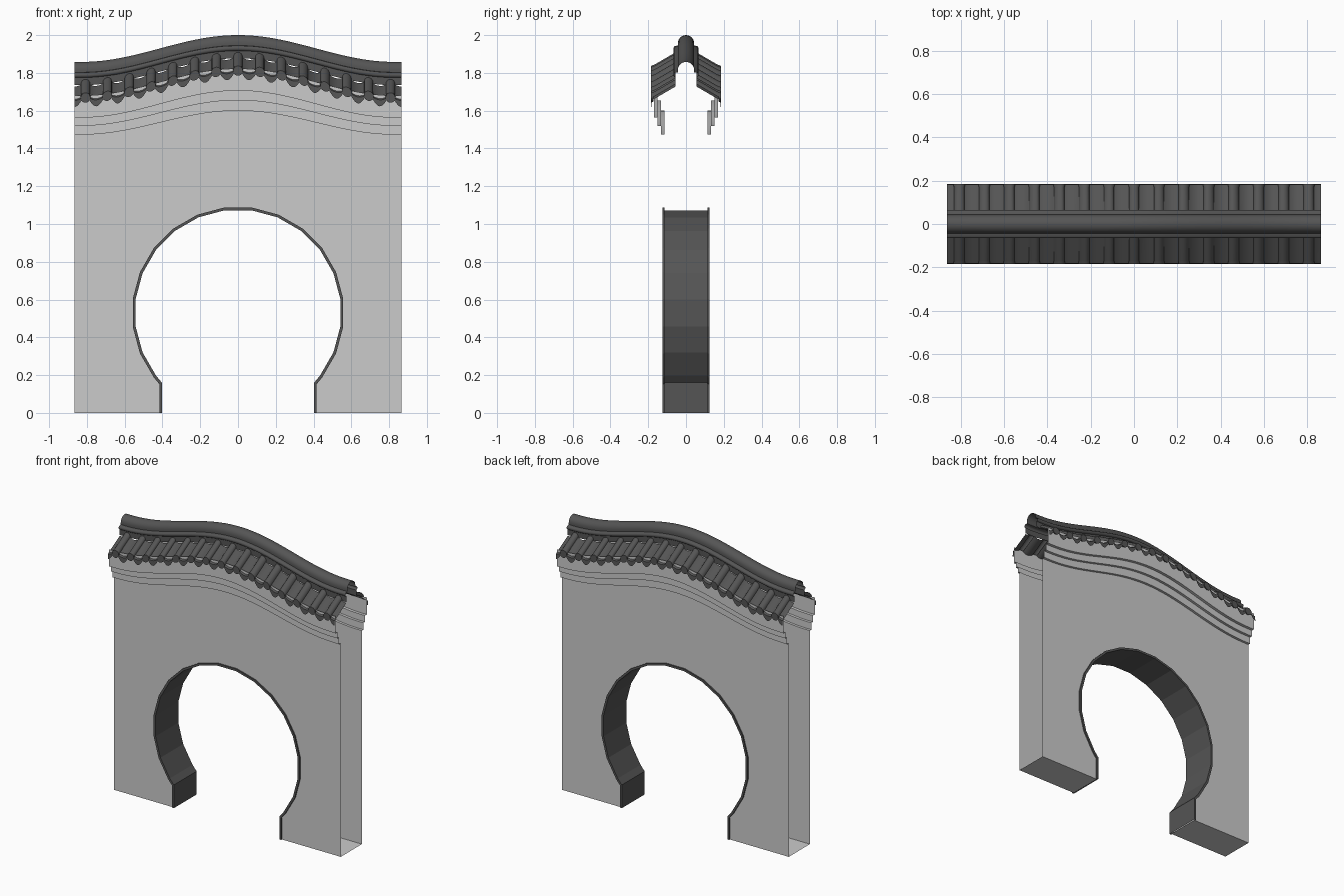
import bpy, bmesh, math
from math import sin, cos, pi, radians

if "Cube" in bpy.data.objects:
    bpy.data.objects.remove(bpy.data.objects["Cube"])

HALF = 0.865            # half length of the wall
WALL_Y = 0.115          # half thickness of the wall
PITCH = 2 * HALF / 15   # roof tile spacing

dark = bpy.data.materials.new("dark_tile")
dark.diffuse_color = (0.09, 0.09, 0.09, 1)
dark.use_nodes = True
dark.node_tree.nodes["Principled BSDF"].inputs["Base Color"].default_value = dark.diffuse_color


def wave(x):
    """Gentle hump along the wall: 1 in the middle, 0 at the ends."""
    return 0.5 + 0.5 * cos(pi * min(abs(x) / 0.83, 1))


def grid(bm, rows):
    """Skin rows of points (rows bottom to top, points left to right)."""
    vs = [[bm.verts.new(p) for p in r] for r in rows]
    for a, b in zip(vs, vs[1:]):
        for i in range(len(a) - 1):
            bm.faces.new((a[i], a[i + 1], b[i + 1], b[i]))


def finish(name, bm, mat=None, smooth=None):
    """Make an object, mirrored from front to back."""
    bmesh.ops.remove_doubles(bm, verts=bm.verts, dist=1e-5)
    me = bpy.data.meshes.new(name)
    bm.to_mesh(me)
    bm.free()
    ob = bpy.data.objects.new(name, me)
    bpy.context.collection.objects.link(ob)
    if mat:
        me.materials.append(mat)
    m = ob.modifiers.new("mirror", 'MIRROR')
    m.use_axis = (False, True, False)
    m.merge_threshold = 0.0005
    if smooth:
        bpy.ops.object.select_all(action='DESELECT')
        ob.select_set(True)
        bpy.context.view_layer.objects.active = ob
        bpy.ops.object.shade_smooth_by_angle(angle=radians(smooth))
    return ob


XS = [HALF * i / 30 for i in range(-30, 31)]


def sweep(bm, profile):
    """Sweep (y, end height, rise) points along the humped wall."""
    grid(bm, [[(x, -y, z + a * wave(x)) for x in XS] for y, z, a in profile])


def gate_path(r, jamb):
    """Moon gate outline from left foot over the top to right foot."""
    right = [(r * cos(radians(a)), 0.53 + r * sin(radians(a)))
             for a in (82.5, 67.5, 52.5, 37.5, 22.5, 7.5, -7.5, -22.5, -37.5)]
    right += [(jamb, 0.53 - math.sqrt(r * r - jamb * jamb)), (jamb, 0)]
    return [(-x, z) for x, z in reversed(right)] + right


# wall face with the moon opening, and its underside
bm = bmesh.new()
outline = [(-HALF, 0)] + gate_path(0.555, 0.41) + [(HALF, 0)]
outline += [(x, 1.473 + 0.127 * wave(x)) for x in reversed(XS)]
bm.faces.new([bm.verts.new((x, -WALL_Y, z)) for x, z in outline])
for a, b in ((-HALF, -0.41), (0.41, HALF)):
    grid(bm, [[(a, 0, 0), (b, 0, 0)], [(a, -WALL_Y, 0), (b, -WALL_Y, 0)]])
finish("wall", bm)

# three stepped mouldings under the eaves
bm = bmesh.new()
sweep(bm, [(WALL_Y, 1.473, 0.127), (0.132, 1.473, 0.127), (0.132, 1.52, 0.135),
           (0.15, 1.52, 0.135), (0.15, 1.563, 0.143), (0.17, 1.563, 0.143),
           (0.17, 1.68, 0.143)])
finish("cornice_steps", bm)

# gate lining with a thin raised rim
bm = bmesh.new()
outer, inner = gate_path(0.562, 0.416), gate_path(0.547, 0.403)
grid(bm, [[(x, y, z) for x, z in path] for path, y in
          ((inner, 0), (inner, -0.124), (outer, -0.124), (outer, -WALL_Y))])
finish("gate_lining", bm, dark)

# ridge: upright course, bead and rounded cap
bm = bmesh.new()
ridge = [(0.055, 1.735), (0.055, 1.775)]
ridge += [(0.055 + 0.011 * cos(t), 1.788 + 0.013 * sin(t))
          for t in [radians(d) for d in range(-75, 90, 30)]]
ridge += [(0.043, 1.803)]
ridge += [(0.043 * cos(t), 1.815 + 0.043 * sin(t))
          for t in [radians(d) for d in range(0, 91, 15)]]
sweep(bm, [(y, z, 0.142) for y, z in ridge])
finish("ridge", bm, dark, 40)

EAVE_Y, EAVE_Z, TOP_Y, TOP_Z, RISE = 0.182, 1.668, 0.055, 1.742, 0.143


def roof_pt(x, y, z):
    return (x, -y, z + RISE * wave(x))


# round cover tiles with end discs
bm = bmesh.new()
for k in range(-7, 8):
    cx, r = k * PITCH, 0.024
    arc = [pi - pi * i / 8 for i in range(9)]
    grid(bm, [[roof_pt(cx + r * cos(t), y, z + r * sin(t)) for t in arc]
              for y, z in ((EAVE_Y, EAVE_Z), (TOP_Y, TOP_Z))])
    full = [2 * pi * i / 16 for i in range(17)]
    ring = [roof_pt(cx + 0.026 * cos(t), 0.185, EAVE_Z + 0.026 * sin(t)) for t in full]
    back = [(x, y + 0.012, z + 0.006) for x, y, z in ring]
    grid(bm, [ring, back])
    bm.faces.new([bm.verts.new(p) for p in ring[:-1]])
finish("cover_tiles", bm, dark, 40)

# dished pan tiles with hanging drip lips, half tiles at both ends
bm = bmesh.new()
for k in range(16):
    cx = -HALF + k * PITCH
    us = [i / 6 for i in range(0 if k == 0 else -6, 1 if k == 15 else 7)]
    xs = [(u, cx + u * (PITCH / 2 - 0.016)) for u in us]
    sag = lambda u: -0.014 * (1 - u * u)
    grid(bm, [[roof_pt(x, EAVE_Y + 0.002, EAVE_Z - 0.006 - 0.042 * cos(u * pi / 2)) for u, x in xs],
              [roof_pt(x, EAVE_Y, EAVE_Z + sag(u)) for u, x in xs],
              [roof_pt(x, TOP_Y, TOP_Z + sag(u)) for u, x in xs]])
finish("pan_tiles", bm, dark, 40)
